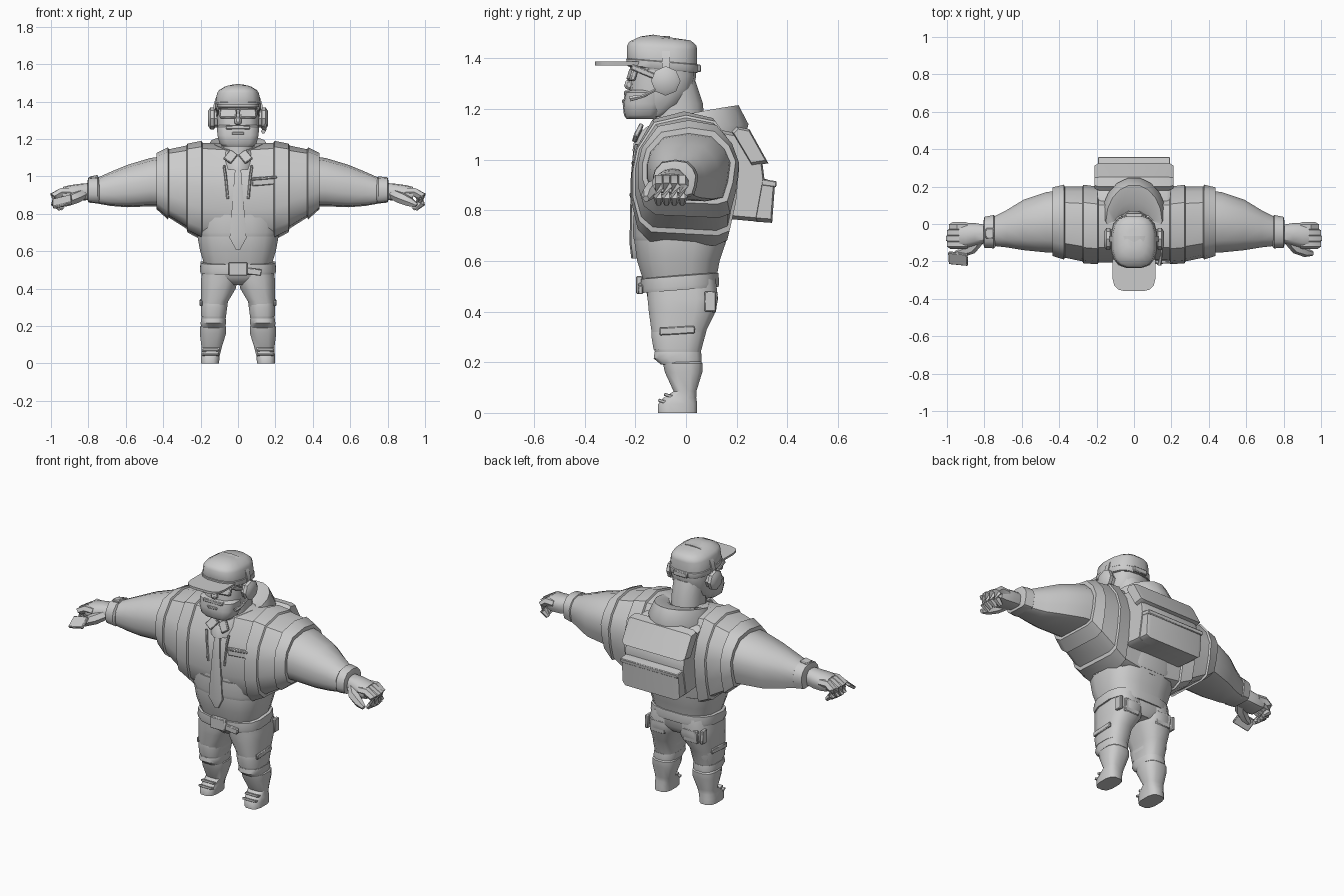
import bpy, bmesh, math
from mathutils import Vector, Matrix

if "Cube" in bpy.data.objects:
    bpy.data.objects.remove(bpy.data.objects["Cube"])

GREY = (0.6, 0.6, 0.6, 1)
grey = bpy.data.materials.new("plain_grey")
grey.use_nodes = True
grey.diffuse_color = GREY
grey.node_tree.nodes["Principled BSDF"].inputs["Base Color"].default_value = GREY
parts = []

def finish(name, bm, mirror=False, bevel=0):
    bmesh.ops.recalc_face_normals(bm, faces=bm.faces)
    mesh = bpy.data.meshes.new(name)
    bm.to_mesh(mesh)
    bm.free()
    mesh.materials.append(grey)
    ob = bpy.data.objects.new(name, mesh)
    bpy.context.collection.objects.link(ob)
    if bevel:
        mod = ob.modifiers.new("Bevel", "BEVEL")
        mod.width, mod.segments = bevel, 1
    if mirror:
        ob.modifiers.new("Mirror", "MIRROR").use_mirror_merge = False
    parts.append(ob)

def loft(name, rings, mirror=False, closed=False):
    """Skin a list of equal-length point rings; closed joins last to first."""
    bm = bmesh.new()
    rows = [[bm.verts.new(p) for p in r] for r in rings]
    n = len(rows[0])
    for a, b in list(zip(rows, rows[1:])) + ([(rows[-1], rows[0])] if closed else []):
        for i in range(n):
            j = (i + 1) % n
            bm.faces.new((a[i], a[j], b[j], b[i]))
    if not closed:
        bm.faces.new(rows[0])
        bm.faces.new(rows[-1])
    finish(name, bm, mirror)

def oval(z, x0, x1, y0, y1, n=12, power=0.7, tilt=0):
    """Rounded-rectangle ring in plan; tilt raises the back."""
    pts = []
    for i in range(n):
        a = math.tau * (i + 0.5) / n
        c, s = math.cos(a), math.sin(a)
        u = math.copysign(abs(c) ** power, c)
        v = math.copysign(abs(s) ** power, s)
        pts.append(((x0 + x1 + (x1 - x0) * u) / 2, (y0 + y1 + (y1 - y0) * v) / 2, z + tilt * v))
    return pts

def stack(name, rows, mirror=False, **kw):
    """Stack of ovals; rows are (z, x0, x1, y0, y1) or symmetric (z, x, y0, y1)."""
    rows = [(r[0], -r[1], r[1], r[2], r[3]) if len(r) == 4 else r for r in rows]
    loft(name, [oval(*r, **kw) for r in rows], mirror)

def tube(name, path, radii, n=6, mirror=False):
    """Round tube along a path with one radius per point."""
    pts = [Vector(p) for p in path]
    rings = []
    for i, (p, r) in enumerate(zip(pts, radii)):
        q = (pts[min(i + 1, len(pts) - 1)] - pts[max(i - 1, 0)]).to_track_quat("Z", "Y")
        angles = [k * math.tau / n for k in range(n)]
        rings.append([p + q @ Vector((r * math.cos(a), r * math.sin(a), 0)) for a in angles])
    loft(name, rings, mirror)

def box(name, loc, size, rot=(0, 0, 0), mirror=False, bevel=0.004):
    bm = bmesh.new()
    bmesh.ops.create_cube(bm, size=1, matrix=Matrix.Diagonal((*size, 1)))
    turn = Matrix.Rotation(rot[2], 4, "Z") @ Matrix.Rotation(rot[1], 4, "Y") @ Matrix.Rotation(rot[0], 4, "X")
    bm.transform(Matrix.Translation(loc) @ turn)
    finish(name, bm, mirror, bevel)

def side_prism(name, outline, half_width, taper):
    """Side outline (y, z) extruded across x, with inset end caps."""
    cy = sum(p[0] for p in outline) / len(outline)
    cz = sum(p[1] for p in outline) / len(outline)
    ring = lambda x, s: [(x, cy + (y - cy) * s, cz + (z - cz) * s) for y, z in outline]
    inner = half_width - 0.02
    loft(name, [ring(-half_width, taper), ring(-inner, 1), ring(inner, 1), ring(half_width, taper)])

# Jacket body: sections across x, with raised vest straps and armhole rims
SECTION = [(-1, .54), (-.92, .72), (-.6, .94), (0, 1), (.55, .95), (.86, .76), (1, .56),
           (.94, .28), (.82, .04), (.6, 0), (-.65, .03), (-.88, .12), (-1, .32)]

def section(x, y0, y1, z0, z1, grow=0):
    y0, y1, z0, z1 = y0 - grow, y1 + grow, z0 - grow, z1 + grow
    return [(x, (y0 + y1 + (y1 - y0) * u) / 2, z0 + (z1 - z0) * v) for u, v in SECTION]

half = [section(.19, -.205, .19, .67, 1.18), section(.195, -.205, .19, .67, 1.18, .01),
        section(.27, -.2, .2, .71, 1.165, .01), section(.275, -.2, .2, .72, 1.165),
        section(.37, -.18, .2, .78, 1.145), section(.375, -.18, .2, .78, 1.145, .01),
        section(.435, -.165, .19, .83, 1.12, .006), section(.435, -.155, .18, .84, 1.105)]
flip = lambda r: [(-x, y, z) for x, y, z in r]
loft("jacket_body", [flip(r) for r in reversed(half)] + [section(0, -.205, .19, .64, 1.17)] + half)

# Belly, hips and belt
stack("belly", [(.52, .18, -.17, .12), (.6, .205, -.195, .135), (.69, .222, -.208, .165), (.85, .225, -.2, .175)], n=16)
stack("jacket_hem", [(.68, .221, -.207, .163), (.7, .228, -.212, .17), (.78, .235, -.21, .18)], n=16)
stack("hips", [(.42, .06, -.12, .1), (.46, .19, -.155, .125), (.55, .185, -.17, .12)], n=16)
stack("belt", [(.485, .203, -.178, .13), (.5, .206, -.182, .133), (.54, .203, -.18, .13), (.545, .18, -.16, .11)],
      n=16, tilt=.012)
box("belt_buckle", (0, -.185, .505), (.1, .025, .07))
box("belt_tongue", (.085, -.18, .49), (.08, .02, .035), (0, .12, 0))

# Arms, cuffs and hands
arm_rows = [(.4, -.155, .18, .84, 1.108), (.47, -.152, .17, .84, 1.098), (.59, -.14, .13, .835, 1.062),
            (.68, -.125, .075, .842, 1.025), (.77, -.115, .03, .858, .985)]
loft("arm", [section(*r) for r in arm_rows], True)
cuff_rows = [(.74, -.12, .035, .86, .985), (.75, -.13, .048, .855, 1), (.8, -.128, .038, .86, .995),
             (.805, -.108, .012, .875, .975)]
loft("cuff", [section(*r) for r in cuff_rows], True)
palm_rows = [(.79, -.1, -.005, .875, .965), (.85, -.115, .005, .868, .96), (.9, -.128, .004, .865, .953),
             (.935, -.128, 0, .87, .944)]
loft("palm", [section(*r) for r in palm_rows], True)
for i in range(4):
    y = -.108 + i * .031
    tip = .975 + .012 * math.sin(i + .6)
    tube("finger", [(.89, y, .915), (.94, y, .917), (tip, y, .895), (tip - .004, y, .855), (tip - .035, y, .825)],
         [.024, .026, .025, .022, .012], mirror=True)
tube("thumb", [(.83, -.085, .905), (.87, -.13, .885), (.92, -.152, .862), (.955, -.158, .845)],
     [.03, .032, .026, .013], mirror=True)
box("phone", (-.94, -.185, .865), (.105, .075, .018), (.6, -.25, -.1))
box("wrist_watch", (-.77, -.05, .995), (.045, .055, .018), (0, -.2, 0))

# Legs, trouser details and boots
stack("trouser_leg", [(.53, 0, .185, -.16, .12), (.45, 0, .2, -.155, .13), (.4, .01, .2, -.15, .12),
                      (.33, .052, .198, -.14, .085), (.22, .067, .195, -.122, .055), (.2, .067, .19, -.11, .05)], True)
stack("trouser_cuff", [(.19, .068, .198, -.1, .062), (.215, .062, .202, -.13, .064), (.24, .064, .198, -.126, .062)], True)
stack("knee_patch", [(.25, .063, .198, -.13, .06), (.3, .056, .2, -.139, .076), (.32, .057, .198, -.138, .08)], True)
box("thigh_pocket", (.198, -.035, .325), (.014, .14, .03), (.06, 0, 0), mirror=True)
box("back_pocket", (.11, .112, .435), (.1, .02, .08), (-.1, 0, 0), mirror=True)
box("side_pocket", (.185, .095, .44), (.02, .045, .08), mirror=True)
stack("boot", [(.21, .08, .19, -.07, .055), (.195, .062, .205, -.093, .068), (.16, .062, .206, -.085, .066),
               (.085, .086, .196, -.05, .042), (.06, .092, .197, -.09, .042), (.035, .098, .2, -.112, .046),
               (0, .1, .2, -.112, .046)], True)
for z in (.045, .068):
    box("boot_strap", (.147, -.135 + z, z), (.085, .04, .012), (-.3, 0, 0), mirror=True, bevel=.002)

# Hood collar around the neck: low V at the front, lying full at the back
def collar(w, y0, y1, front, back):
    pts = []
    for i in range(18):
        a = math.tau * i / 18
        t = (1 + math.sin(a)) / 2
        x = w * math.cos(a) * (.5 + .5 * min(1, 2 * t))
        pts.append((x, y0 + (y1 - y0) * t, front + (back - front) * t ** .5))
    return pts

loft("hood", [collar(.18, -.215, .23, 1.03, 1.06), collar(.178, -.208, .25, 1.07, 1.14),
              collar(.15, -.18, .21, 1.1, 1.215), collar(.11, -.16, .12, 1.085, 1.195),
              collar(.09, -.13, .05, 1.03, 1.15)], closed=True)
stack("neck", [(1.08, .09, -.14, .08), (1.22, .09, -.13, .07), (1.31, .095, -.13, .04)], power=.9)

# Shirt collar, tie, drawstrings and chest patch
box("shirt_collar", (.04, -.19, 1.105), (.05, .018, .065), (-.5, -.6, .2), mirror=True)
tie_rows = [(1.1, .018, -.18), (1.06, .014, -.2), (.93, .025, -.212), (.67, .045, -.217), (.61, .012, -.21)]
loft("tie", [[(-w, y, z), (0, y - .006, z), (w, y, z), (w, y + .02, z), (-w, y + .02, z)] for z, w, y in tie_rows])
tube("drawstring", [(.075, -.195, 1.06), (.066, -.205, 1), (.055, -.208, .88)], [.007] * 3, mirror=True)
box("chest_patch", (.14, -.2, .975), (.13, .016, .045), (-.05, -.08, .04))
box("patch_flap", (.14, -.205, .99), (.135, .016, .014), (-.05, -.08, .04))

# Head, beard and face
stack("head", [(1.17, .08, -.215, -.08), (1.22, .107, -.225, -.01), (1.28, .112, -.222, .03),
               (1.33, .114, -.215, .04), (1.4, .112, -.2, .04)], n=14)
stack("beard", [(1.16, .08, -.235, -.12), (1.175, .1, -.245, -.1), (1.22, .112, -.25, -.085),
                (1.265, .114, -.24, -.085), (1.275, .1, -.215, -.1)], n=14, power=.6)
box("moustache", (0, -.232, 1.262), (.13, .025, .02))
box("mouth", (0, -.247, 1.23), (.065, .01, .014), bevel=.003)
box("nose", (0, -.222, 1.295), (.035, .04, .04), (-.3, 0, 0), bevel=.01)
box("goggle_lens", (.052, -.212, 1.335), (.09, .024, .05), (-.3, 0, .15), mirror=True, bevel=.006)
box("goggle_arm", (.109, -.165, 1.345), (.013, .11, .022), (-.4, 0, 0), mirror=True)

# Cap with brim and back strap
stack("cap", [(1.35, .118, -.22, .045), (1.38, .124, -.235, .046), (1.44, .114, -.235, .046),
              (1.458, .104, -.225, .043), (1.478, .07, -.18, .02), (1.485, .035, -.13, -.03)], n=16, tilt=-.008)
stack("cap_band", [(1.355, .122, -.228, .048), (1.36, .126, -.236, .051), (1.385, .126, -.238, .05),
                   (1.39, .12, -.23, .045)], n=16, tilt=-.012)
stack("cap_brim", [(1.372, .112, -.36, -.13), (1.386, .115, -.36, -.13)], n=16, power=.5)
box("cap_strap", (0, .05, 1.36), (.09, .018, .03))

# Headset: band over the cap, ear cups and microphone
def band_ring(a):
    c, s = math.cos(a), max(math.sin(a), 0)
    c = math.copysign(abs(c) ** .75, c)
    return [((r + .122) * c, y, 1.33 + (r + .146) * s ** .85)
            for r, y in ((0, -.095), (.012, -.095), (.012, -.063), (0, -.063))]

loft("headset_band", [band_ring(math.pi * i / 12) for i in range(13)])
tube("ear_cup", [(x, -.08, 1.31) for x in (.1, .125, .128, .148, .16)], [.048, .05, .058, .058, .04], 8, True)
tube("microphone", [(.145, -.1, 1.285), (.145, -.17, 1.25), (.135, -.22, 1.24)], [.007, .007, .012])

# Backpack: main body, upper flap, lower pouch and lid
side_prism("pack_body", [(.12, .77), (.28, .755), (.31, .92), (.3, 1), (.22, 1.1), (.12, 1.12)], .195, .92)
side_prism("pack_flap", [(.18, 1.11), (.2, 1.13), (.25, 1.12), (.325, .985), (.26, .975)], .21, .85)
side_prism("pack_pouch", [(.26, .92), (.29, .93), (.352, .912), (.34, .75), (.27, .755)], .19, .85)
box("pouch_lid", (0, .315, .908), (.385, .085, .025), (-.15, 0, 0))

# Smooth shading with sharp creases
bpy.ops.object.select_all(action="DESELECT")
for ob in parts:
    ob.select_set(True)
bpy.context.view_layer.objects.active = parts[0]
bpy.ops.object.shade_smooth_by_angle(angle=math.radians(40))
